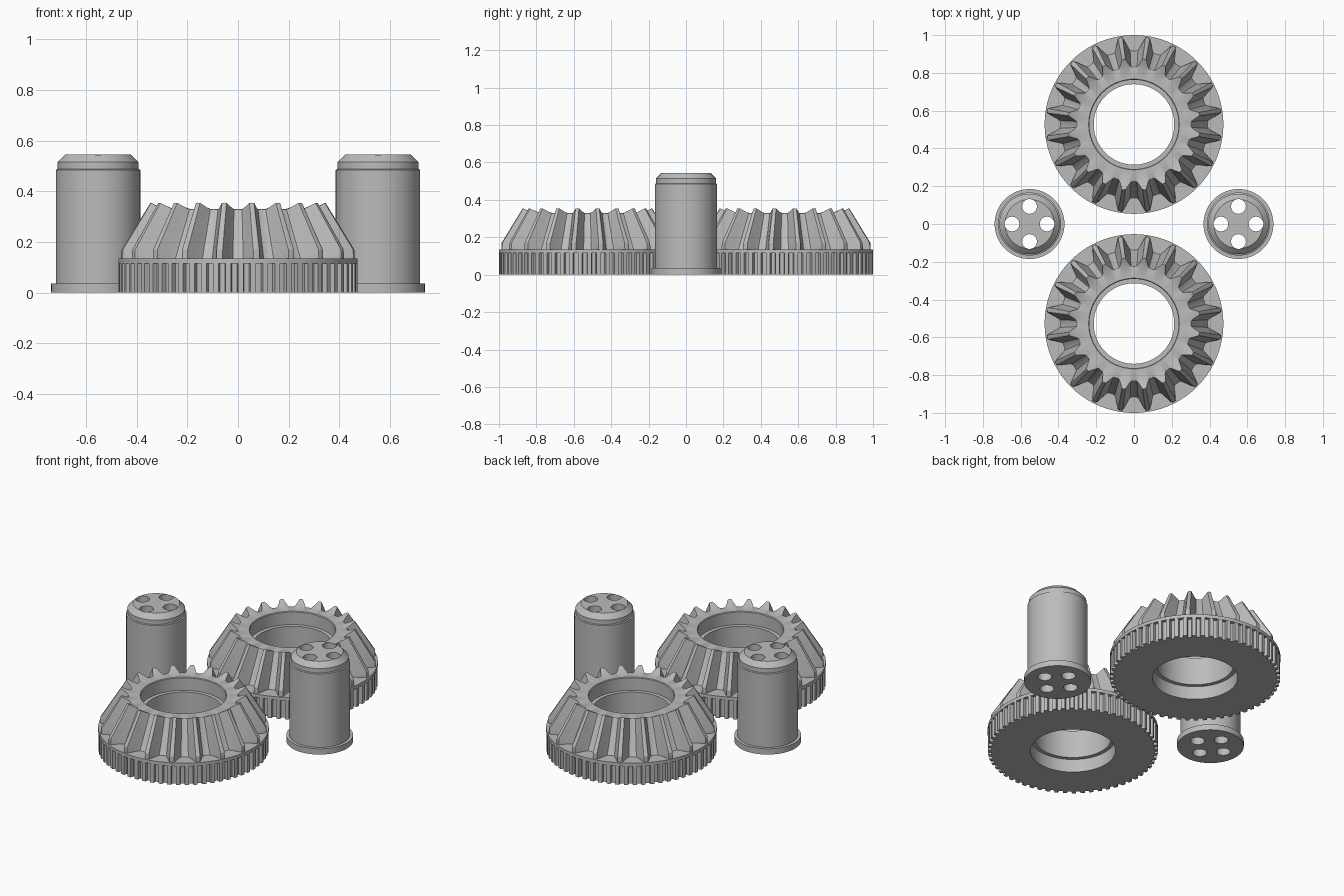
import bpy, bmesh, math

if "Cube" in bpy.data.objects:
    bpy.data.objects.remove(bpy.data.objects["Cube"])

grey = bpy.data.materials.new("plain grey")
grey.diffuse_color = (0.5, 0.5, 0.5, 1)
grey.use_nodes = True
grey.node_tree.nodes["Principled BSDF"].inputs["Base Color"].default_value = grey.diffuse_color

N = 240                                      # points around a gear
TOOTH = [1, .97, .62, .28, .03, 0, 0]        # tooth height at 1.5 degree steps from its centre


def circle(r, z, n=N):
    return [(r * math.cos(2 * math.pi * i / n), r * math.sin(2 * math.pi * i / n), z)
            for i in range(n)]


def toothed(r0, z0, r1, z1):
    """Ring running from root (r0, z0) to tip (r1, z1) on each of 20 teeth."""
    pts = []
    for i in range(N):
        k = (i - 6) % 12                     # teeth sit at 9 + 18k degrees
        h = TOOTH[min(k, 12 - k)]
        a, r = 2 * math.pi * i / N, r0 + (r1 - r0) * h
        pts.append((r * math.cos(a), r * math.sin(a), z0 + (z1 - z0) * h))
    return pts


def knurled(r_in, r_out, z):
    """Ring with 60 small square ribs."""
    pts = []
    for i in range(N):
        k = i % 4
        a = math.radians(i // 4 * 6 + (0, 2.6, 3.0, 5.6)[k])
        r = r_out if k < 2 else r_in
        pts.append((r * math.cos(a), r * math.sin(a), z))
    return pts


def loft(name, loops, loc, closed):
    """Skin a stack of rings; join the last to the first, or cap both ends."""
    bm = bmesh.new()
    rings = [[bm.verts.new(p) for p in loop] for loop in loops]
    n = len(rings[0])
    pairs = list(zip(rings, rings[1:]))
    if closed:
        pairs.append((rings[-1], rings[0]))
    else:
        bm.faces.new(rings[0][::-1])
        bm.faces.new(rings[-1])
    for a, b in pairs:
        for i in range(n):
            j = (i + 1) % n
            bm.faces.new((a[i], a[j], b[j], b[i]))
    bmesh.ops.recalc_face_normals(bm, faces=bm.faces)
    me = bpy.data.meshes.new(name)
    bm.to_mesh(me)
    bm.free()
    ob = bpy.data.objects.new(name, me)
    ob.location = loc
    me.materials.append(grey)
    bpy.context.collection.objects.link(ob)
    return ob


def activate(ob):
    bpy.ops.object.select_all(action='DESELECT')
    ob.select_set(True)
    bpy.context.view_layer.objects.active = ob


def smooth(ob):
    activate(ob)
    bpy.ops.object.shade_smooth_by_angle(angle=math.radians(28))


# Bevel gears: knurled rim, flange, toothed cone, stepped bore
for name, y in (("front_gear", -.527), ("back_gear", .527)):
    gear = loft(name, [
        circle(.236, 0), knurled(.452, .472, 0), knurled(.452, .472, .115),
        circle(.473, .115), circle(.473, .135),
        toothed(.39, .135, .466, .135), toothed(.388, .138, .465, .17),
        toothed(.303, .328, .35, .355), circle(.30, .33),
        circle(.24, .33), circle(.236, .326), circle(.236, .25),
        circle(.213, .25), circle(.213, .08), circle(.236, .08)],
        (0, y, 0), True)
    smooth(gear)

# Pins: foot flange, shaft, stepped and chamfered cap, four through holes
for name, x in (("left_pin", -.553), ("right_pin", .553)):
    profile = [(.185, 0), (.185, .035), (.167, .035), (.167, .485),
               (.160, .488), (.160, .515), (.130, .545)]
    pin = loft(name, [circle(r, z, 64) for r, z in profile], (x, 0, 0), False)
    for k in range(4):
        a = k * math.pi / 2
        cutter = loft("hole_cutter", [circle(.039, -.1, 32), circle(.039, .7, 32)],
                      (x + .093 * math.cos(a), .093 * math.sin(a), 0), False)
        cutter.hide_render = True
        bpy.context.view_layer.update()
        activate(pin)
        mod = pin.modifiers.new("hole", 'BOOLEAN')
        mod.operation, mod.solver, mod.object = 'DIFFERENCE', 'EXACT', cutter
        bpy.ops.object.modifier_apply(modifier=mod.name)
        bpy.data.objects.remove(cutter)
    smooth(pin)
